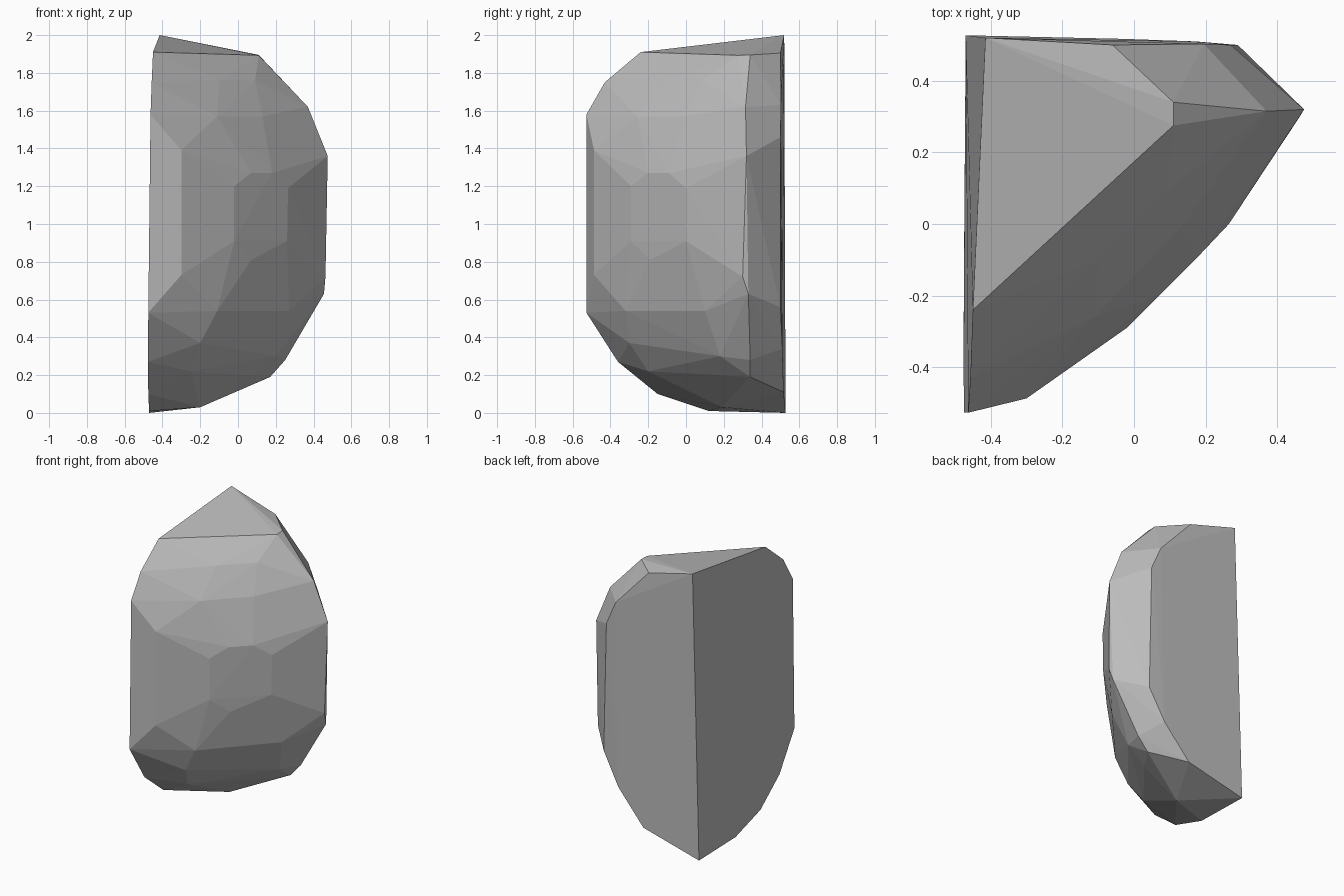
import bpy, bmesh

stone = bpy.data.materials.new("grey stone")
stone.diffuse_color = (0.5, 0.5, 0.5, 1)

# Rim of the flat left cut, from the top rear peak round to the bottom rear corner
left_rim = [(-0.415, 0.52, 2.0), (-0.45, -0.24, 1.91), (-0.457, -0.43, 1.75),
            (-0.463, -0.527, 1.58), (-0.475, -0.527, 0.53), (-0.476, -0.36, 0.27),
            (-0.475, -0.15, 0.10), (-0.47, 0.12, 0.01), (-0.47, 0.527, 0.0)]

# Rim of the flat rear cut
rear_rim = [(-0.06, 0.5, 1.905), (0.195, 0.503, 1.63), (0.27, 0.5, 1.46),
            (0.29, 0.5, 0.56), (0.17, 0.51, 0.34), (-0.03, 0.517, 0.11)]

# Ridge down the right-hand side
right_ridge = [(0.11, 0.34, 1.895), (0.11, 0.275, 1.893), (0.37, 0.315, 1.62),
               (0.475, 0.32, 1.36), (0.463, 0.30, 0.72), (0.455, 0.33, 0.63),
               (0.25, 0.34, 0.28), (0.17, 0.34, 0.19)]

# Chipped facets of the rounded front
front_chips = [(-0.30, -0.487, 1.39), (-0.30, -0.487, 0.73),
               (-0.02, -0.29, 1.20), (-0.02, -0.29, 0.91),
               (0.07, -0.20, 1.27), (0.18, -0.09, 1.27),
               (0.265, 0.0, 1.19), (0.26, 0.0, 0.91), (0.07, -0.19, 0.81)]
upper_chips = [(-0.11, -0.26, 1.57), (0.13, -0.01, 1.57), (-0.32, -0.36, 1.68),
               (-0.10, -0.10, 1.76), (0.09, 0.09, 1.76)]
lower_chips = [(-0.11, -0.32, 0.54), (0.27, 0.10, 0.54), (-0.20, -0.30, 0.37),
               (0.17, 0.10, 0.37), (0.20, 0.18, 0.30), (-0.25, -0.20, 0.22),
               (0.06, 0.17, 0.20), (-0.20, 0.19, 0.03)]

# Stone shard: one convex block through all the chips
bm = bmesh.new()
for p in left_rim + rear_rim + right_ridge + front_chips + upper_chips + lower_chips:
    bm.verts.new(p)
bmesh.ops.convex_hull(bm, input=bm.verts)
bmesh.ops.delete(bm, geom=[v for v in bm.verts if not v.link_faces], context='VERTS')
bmesh.ops.dissolve_limit(bm, angle_limit=0.02, verts=bm.verts, edges=bm.edges)
bmesh.ops.recalc_face_normals(bm, faces=bm.faces)

mesh = bpy.data.meshes.new("stone_shard")
bm.to_mesh(mesh)
bm.free()
mesh.materials.append(stone)
shard = bpy.data.objects.new("stone_shard", mesh)
bpy.context.collection.objects.link(shard)
